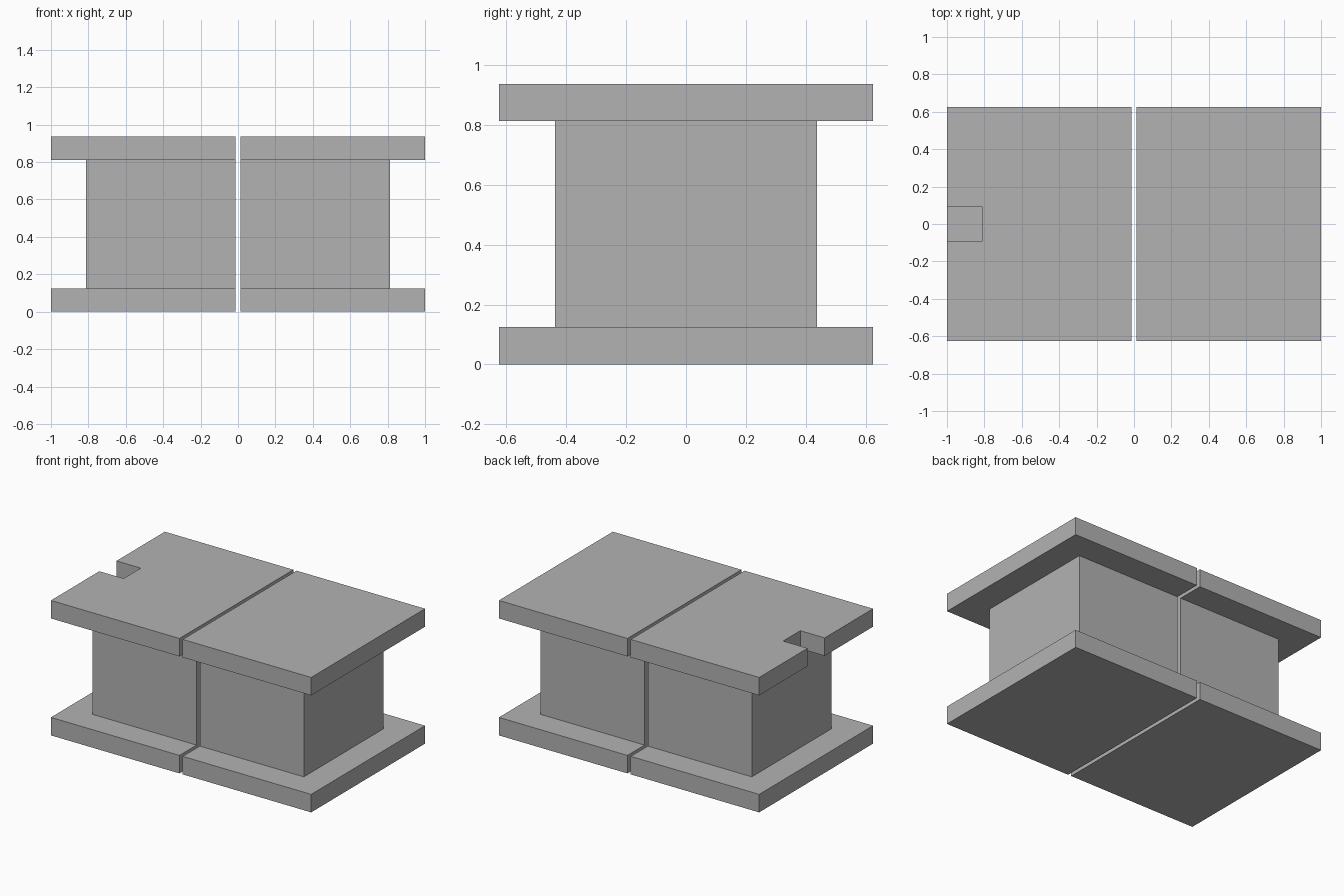
import bpy
import bmesh

cube = bpy.data.objects.get("Cube")
if cube:
    bpy.data.objects.remove(cube, do_unlink=True)

# Shared grey material
GREY = (0.45, 0.45, 0.45, 1.0)
grey = bpy.data.materials.new("plain grey")
grey.use_nodes = True
grey.diffuse_color = GREY
bsdf = next(n for n in grey.node_tree.nodes if n.type == 'BSDF_PRINCIPLED')
bsdf.inputs["Base Color"].default_value = GREY

GAP = 0.0125            # half the slit between the two halves
OUTER, DEPTH = 1.0, 0.625
CORE_X, CORE_Y = 0.8125, 0.4375
PLATE = 0.125
HEIGHT = 0.9375
NOTCH = 0.094           # half the notch width


def extrude_outline(name, outline, z0, z1):
    """Make a solid by raising a flat outline from z0 to z1."""
    bm = bmesh.new()
    base = bm.faces.new([bm.verts.new((x, y, z0)) for x, y in outline])
    raised = bmesh.ops.extrude_face_region(bm, geom=[base])["geom"]
    verts = [v for v in raised if isinstance(v, bmesh.types.BMVert)]
    bmesh.ops.translate(bm, verts=verts, vec=(0, 0, z1 - z0))
    bmesh.ops.recalc_face_normals(bm, faces=bm.faces)
    mesh = bpy.data.meshes.new(name)
    bm.to_mesh(mesh)
    bm.free()
    mesh.materials.append(grey)
    obj = bpy.data.objects.new(name, mesh)
    bpy.context.collection.objects.link(obj)
    return obj


def half_outline(side, x, y, notched=False):
    """Rectangle from the slit to x, with an optional notch in its outer edge."""
    pts = [(GAP, -y), (x, -y)]
    if notched:
        pts += [(x, -NOTCH), (CORE_X, -NOTCH), (CORE_X, NOTCH), (x, NOTCH)]
    pts += [(x, y), (GAP, y)]
    return [(side * px, py) for px, py in pts]


# Each half: bottom plate, core block, top plate (only the right top is notched)
for label, side in (("left", 1), ("right", -1)):
    plate = half_outline(side, OUTER, DEPTH)
    core = half_outline(side, CORE_X, CORE_Y)
    top = half_outline(side, OUTER, DEPTH, notched=side < 0)
    extrude_outline(label + "_bottom_plate", plate, 0, PLATE)
    extrude_outline(label + "_core", core, PLATE, HEIGHT - PLATE)
    extrude_outline(label + "_top_plate", top, HEIGHT - PLATE, HEIGHT)
